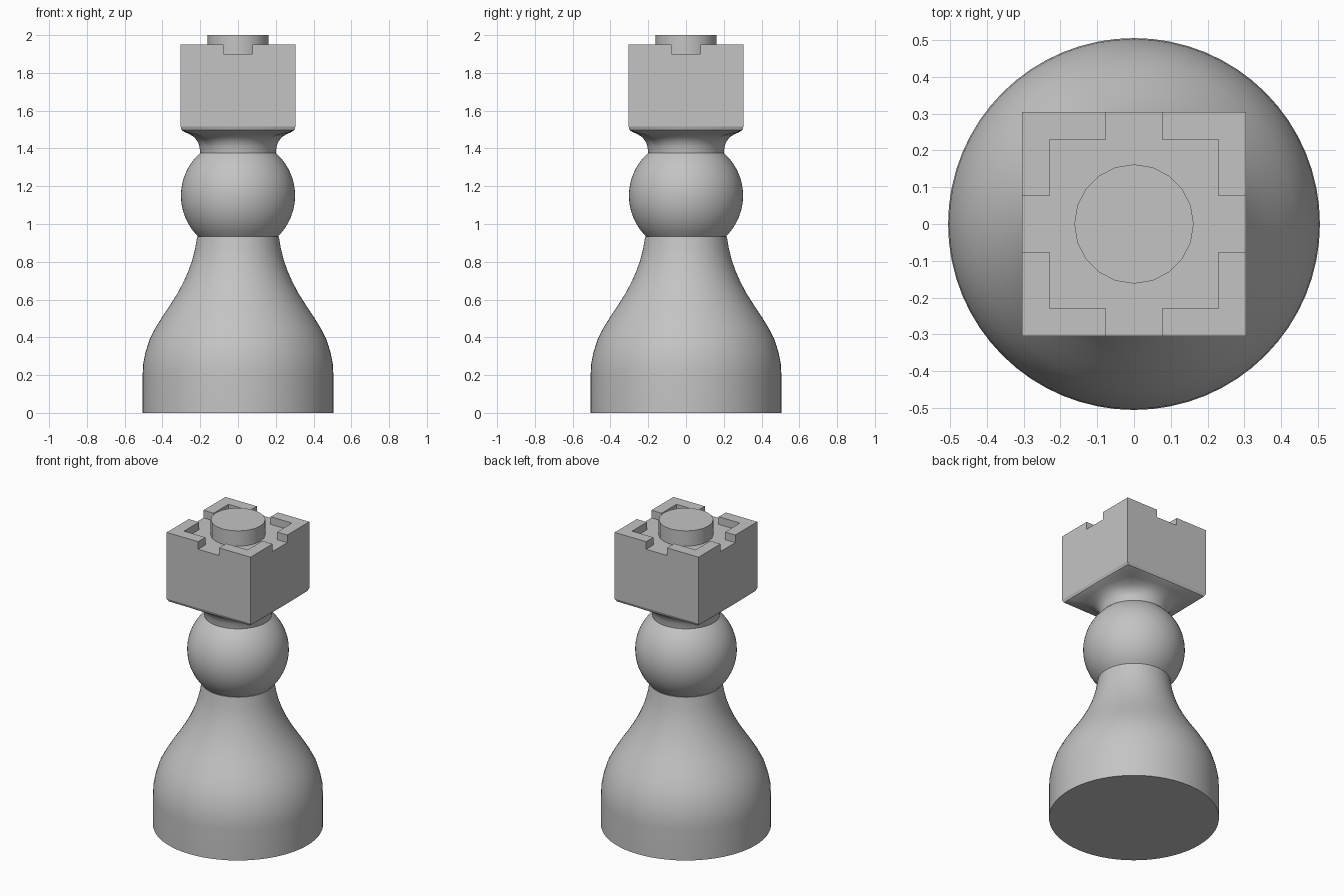
import bpy, bmesh
from math import cos, sin, sqrt, pi, radians

if "Cube" in bpy.data.objects:
    bpy.data.objects.remove(bpy.data.objects["Cube"])

grey = bpy.data.materials.new("stone_grey")
grey.use_nodes = True
grey.diffuse_color = (0.55, 0.55, 0.55, 1)
grey.node_tree.nodes["Principled BSDF"].inputs["Base Color"].default_value = grey.diffuse_color


def finish(name, bm, smooth=True):
    bmesh.ops.recalc_face_normals(bm, faces=bm.faces)
    mesh = bpy.data.meshes.new(name)
    bm.to_mesh(mesh)
    bm.free()
    mesh.materials.append(grey)
    obj = bpy.data.objects.new(name, mesh)
    bpy.context.collection.objects.link(obj)
    if smooth:
        bpy.ops.object.select_all(action='DESELECT')
        obj.select_set(True)
        bpy.context.view_layer.objects.active = obj
        bpy.ops.object.shade_smooth_by_angle(angle=radians(35))
    return obj


def loft(name, rings, sides=64):
    """Skin rings of (radius, height, squareness) and cap both ends."""
    bm = bmesh.new()
    loops = []
    for radius, z, square in rings:
        loop = []
        for i in range(sides):
            c, s = cos(2 * pi * i / sides), sin(2 * pi * i / sides)
            k = radius * (1 - square + square / max(abs(c), abs(s)))
            loop.append(bm.verts.new((c * k, s * k, z)))
        loops.append(loop)
    for low, high in zip(loops, loops[1:]):
        for i in range(sides):
            j = (i + 1) % sides
            bm.faces.new((low[i], low[j], high[j], high[i]))
    bm.faces.new(loops[0])
    bm.faces.new(loops[-1])
    return finish(name, bm)


# Bell-shaped base
base = [(0.505, 0), (0.505, 0.2), (0.502, 0.26), (0.49, 0.32), (0.468, 0.39),
        (0.437, 0.45), (0.40, 0.51), (0.36, 0.57), (0.322, 0.63), (0.29, 0.69),
        (0.263, 0.75), (0.242, 0.81), (0.227, 0.87), (0.216, 0.935)]
loft("base", [(r, z, 0) for r, z in base])

# Ball, cut flat where it meets the base and the neck
R, MID, LOW, HIGH, STEPS = 0.302, 1.15, 0.935, 1.376, 24
heights = [LOW + (HIGH - LOW) * i / STEPS for i in range(STEPS + 1)]
loft("ball", [(sqrt(R * R - (z - MID) ** 2), z, 0) for z in heights])

# Neck flaring from round to square
loft("neck", [(0.2, 1.376, 0), (0.204, 1.41, 0), (0.213, 1.435, 0.05),
              (0.232, 1.46, 0.22), (0.258, 1.476, 0.55), (0.284, 1.487, 0.85),
              (0.298, 1.497, 0.97), (0.304, 1.515, 1)])

# Square crown with four corner battlements
bm = bmesh.new()
cuts = [-0.304, -0.23, -0.076, 0.076, 0.23, 0.304]
grid = [[bm.verts.new((x, y, 1.9)) for y in cuts] for x in cuts]
corners = []
for i in range(5):
    for j in range(5):
        face = bm.faces.new((grid[i][j], grid[i + 1][j], grid[i + 1][j + 1], grid[i][j + 1]))
        if (i in (0, 4) or j in (0, 4)) and 2 not in (i, j):
            corners.append(face)


def extrude(faces, z):
    result = bmesh.ops.extrude_face_region(bm, geom=faces)
    for v in result["geom"]:
        if isinstance(v, bmesh.types.BMVert):
            v.co.z = z


extrude(list(bm.faces), 1.515)
extrude(corners, 1.95)
finish("crown", bm, smooth=False)

# Round knob in the middle of the crown
loft("knob", [(0.162, 1.895, 0), (0.162, 2.0, 0)], sides=20)
